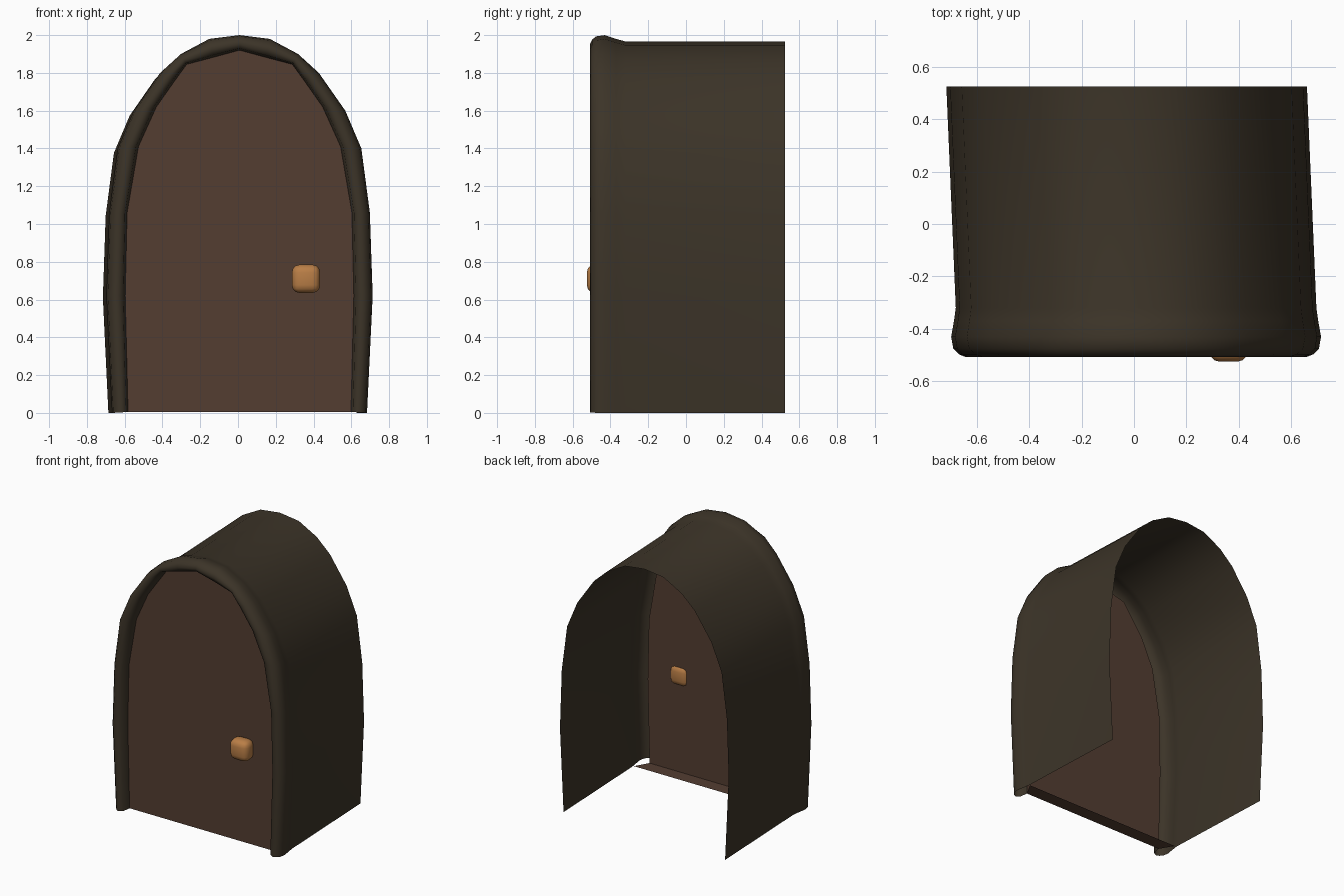
import bpy, bmesh, math
from mathutils import Vector, Matrix

if "Cube" in bpy.data.objects:
    bpy.data.objects.remove(bpy.data.objects["Cube"])


def material(name, rgb):
    m = bpy.data.materials.new(name)
    m.diffuse_color = (*rgb, 1)
    m.use_nodes = True
    m.node_tree.nodes["Principled BSDF"].inputs["Base Color"].default_value = m.diffuse_color
    return m


dark_wood = material("dark wood", (0.045, 0.034, 0.021))
door_wood = material("door wood", (0.087, 0.047, 0.031))
brass = material("brass", (0.49, 0.21, 0.062))

# Right half of the arch outlines (x, z), apex down to the ground
OUTER = [(0, 2), (.16, 1.98), (.31, 1.90), (.42, 1.80), (.56, 1.60),
         (.645, 1.40), (.69, 1.06), (.705, .62), (.675, 0)]
INNER = [(0, 1.92), (.14, 1.882), (.28, 1.845), (.345, 1.755), (.44, 1.62),
         (.535, 1.41), (.595, 1.06), (.605, .62), (.59, .005)]


def mirrored(half):
    return [(-x, z) for x, z in reversed(half[1:])] + half


def ring(y, t, sx=1, sz=1, dx=.008):
    """Arch between the outer (t=0) and inner (t=1) outline."""
    return [Vector(((a + (c - a) * t) * sx + dx, y, (b + (d - b) * t) * sz))
            for (a, b), (c, d) in zip(mirrored(OUTER), mirrored(INNER))]


def finish(name, bm, mat, angle):
    me = bpy.data.meshes.new(name)
    bm.to_mesh(me)
    bm.free()
    me.materials.append(mat)
    ob = bpy.data.objects.new(name, me)
    bpy.context.collection.objects.link(ob)
    bpy.ops.object.select_all(action='DESELECT')
    ob.select_set(True)
    bpy.context.view_layer.objects.active = ob
    bpy.ops.object.shade_smooth_by_angle(angle=math.radians(angle))
    return ob


# Arched tunnel with a rolled rim at the front, one open sheet
rings = [ring(.525, 0, .975, .983, -.028), ring(-.32, 0, .975, .983),
         ring(-.37, 0, .985, .99), ring(-.43, 0), ring(-.475, .08),
         ring(-.497, .3), ring(-.507, .55), ring(-.492, .88), ring(-.43, 1)]
bm = bmesh.new()
rows = [[bm.verts.new(p) for p in r] for r in rings]
for r, s in zip(rows, rows[1:]):
    for i in range(len(r) - 1):
        bm.faces.new((r[i], s[i], s[i + 1], r[i + 1]))
finish("arched_frame", bm, dark_wood, 70)

# Door panel with a short sill behind it
bm = bmesh.new()
panel = [bm.verts.new(p) for p in ring(-.43, 1)]
bm.faces.new(reversed(panel))
back = [bm.verts.new((x, -.33, .005)) for x in (.655, -.64)]
bm.faces.new((panel[0], panel[-1], *back))
bm.normal_update()
if bm.faces[:][0].normal.y > 0:
    bm.faces[:][0].normal_flip()
finish("door", bm, door_wood, 30)

# Rounded door knob
bm = bmesh.new()
bmesh.ops.create_cube(bm, size=1, matrix=Matrix.LocRotScale(
    Vector((.36, -.47, .71)), None, Vector((.15, .11, .15))))
bmesh.ops.bevel(bm, geom=bm.edges[:], offset=.042, segments=3,
                profile=.5, affect='EDGES')
finish("door_knob", bm, brass, 60)
